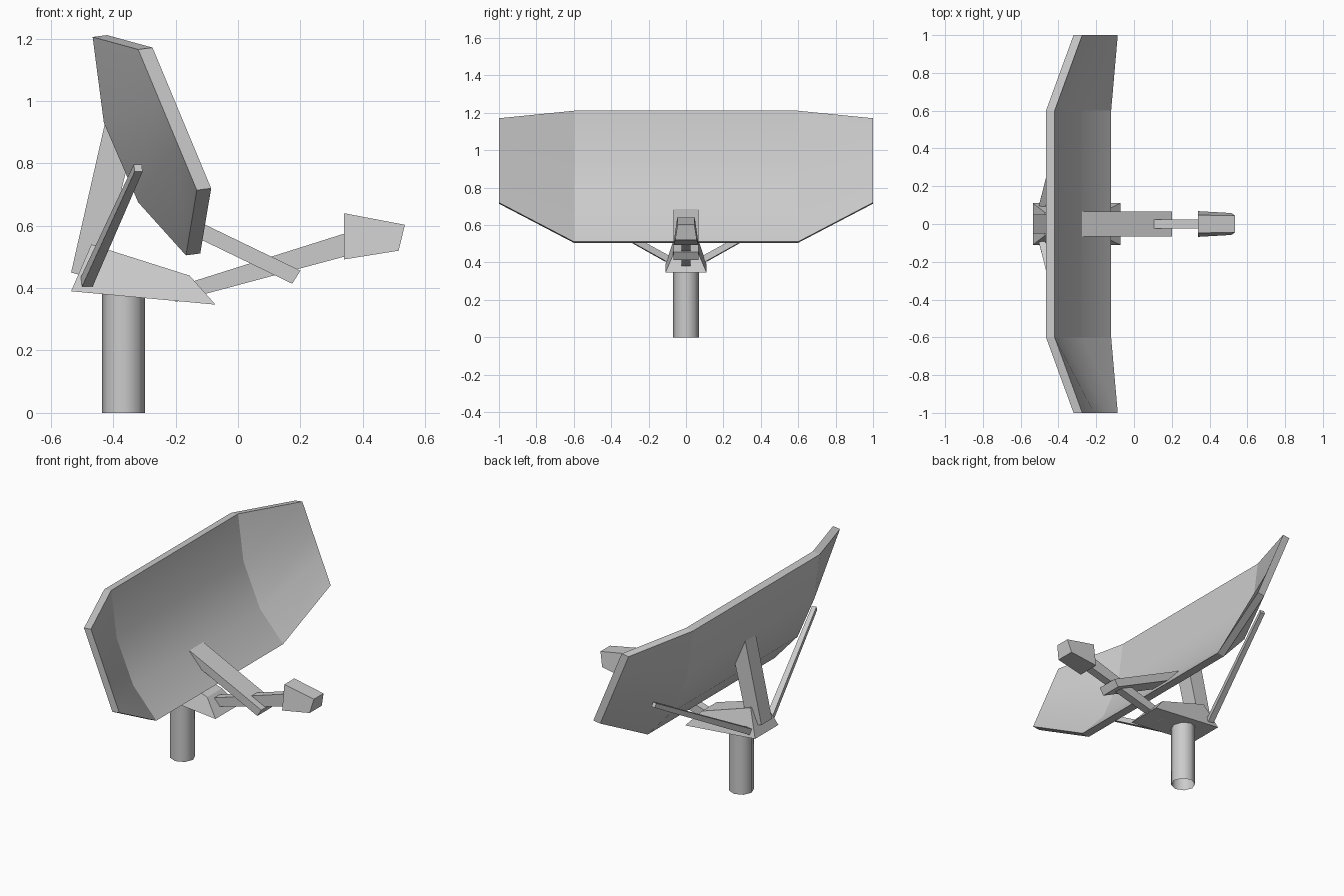
import bpy
import bmesh
import math
from mathutils import Vector

cube = bpy.data.objects.get("Cube")
if cube:
    bpy.data.objects.remove(cube, do_unlink=True)

GREY = (0.6, 0.6, 0.6, 1.0)
metal = bpy.data.materials.new("light grey metal")
metal.use_nodes = True
metal.diffuse_color = GREY
metal.node_tree.nodes["Principled BSDF"].inputs["Base Color"].default_value = GREY


def finish(name, bm):
    bmesh.ops.recalc_face_normals(bm, faces=bm.faces)
    mesh = bpy.data.meshes.new(name)
    bm.to_mesh(mesh)
    bm.free()
    mesh.materials.append(metal)
    obj = bpy.data.objects.new(name, mesh)
    bpy.context.collection.objects.link(obj)
    return obj


def bridge(bm, a, b):
    """Join two closed rings of vertices with quads."""
    n = len(a)
    for i in range(n):
        j = (i + 1) % n
        bm.faces.new((a[i], a[j], b[j], b[i]))


def slab(name, profile, half_widths):
    """Symmetric solid from an x-z profile, with a half width for each point."""
    bm = bmesh.new()
    rings = [[bm.verts.new((x, side * w, z)) for (x, z), w in zip(profile, half_widths)]
             for side in (-1, 1)]
    bridge(bm, *rings)
    for ring in rings:
        bm.faces.new(ring)
    return finish(name, bm)


def bar(name, start, end, start_size, end_size):
    """Tapered square bar between two points."""
    start, end = Vector(start), Vector(end)
    axis = (end - start).normalized()
    u = axis.cross(Vector((0, 0, 1))).normalized()
    v = axis.cross(u)
    bm = bmesh.new()
    rings = [[bm.verts.new(p + (u * a + v * b) * s / 2)
              for a, b in ((-1, -1), (1, -1), (1, 1), (-1, 1))]
             for p, s in ((start, start_size), (end, end_size))]
    bridge(bm, *rings)
    for ring in rings:
        bm.faces.new(ring)
    return finish(name, bm)


# Reflector dish: curved middle section, wings flattening to a straight edge
curve = [Vector(p) for p in ((-0.466, 1.205), (-0.43, 0.93), (-0.32, 0.675), (-0.167, 0.505))]
tip_top, tip_bottom = Vector((-0.32, 1.165)), Vector((-0.132, 0.714))
tip = [tip_top.lerp(tip_bottom, i / 3) for i in range(4)]
depth = Vector((0.046, 0.006))
bm = bmesh.new()
rings = []
for y, line in ((-1, tip), (-0.6, curve), (0.6, curve), (1, tip)):
    loop = line + [p + depth for p in reversed(line)]
    rings.append([bm.verts.new((p.x, y, p.y)) for p in loop])
for a, b in zip(rings, rings[1:]):
    bridge(bm, a, b)
for ring in (rings[0], rings[-1]):
    for i in range(3):
        bm.faces.new((ring[i], ring[i + 1], ring[6 - i], ring[7 - i]))
bmesh.ops.recalc_face_normals(bm, faces=bm.faces)
for face in bm.faces:
    face.smooth = True
for edge in bm.edges:
    seam = all(abs(abs(v.co.y) - 0.6) < 0.01 for v in edge.verts) \
        and abs(edge.verts[0].co.y - edge.verts[1].co.y) < 0.01
    edge.smooth = not (seam or edge.calc_face_angle(0) > math.radians(40))
finish("reflector_dish", bm)

# Pedestal: open tube
bm = bmesh.new()
rings = [[bm.verts.new((-0.367 + 0.069 * math.cos(i * math.tau / 8),
                        0.069 * math.sin(i * math.tau / 8), z)) for i in range(8)]
         for z in (0, 0.4)]
bridge(bm, *rings)
for face in bm.faces:
    face.smooth = True
finish("pedestal", bm)

# Mounting bracket on the pedestal
slab("mount_bracket",
     [(-0.535, 0.39), (-0.47, 0.54), (-0.155, 0.44), (-0.072, 0.347)],
     [0.11, 0.06, 0.07, 0.11])

# Rear brace up to the back of the dish
slab("rear_brace",
     [(-0.535, 0.45), (-0.425, 0.935), (-0.355, 0.79), (-0.445, 0.425)], [0.05] * 4)

# Side struts out to the wings
for side, label in ((1, "left"), (-1, "right")):
    bar(label + "_strut", (-0.485, side * 0.1, 0.42), (-0.32, side * 0.76, 0.785),
        0.035, 0.026)

# Feed support plate, feed arm and feed horn
slab("feed_plate", [(-0.285, 0.69), (0.2, 0.456), (0.174, 0.414), (-0.285, 0.636)], [0.066] * 4)
slab("feed_arm", [(-0.2, 0.404), (0.345, 0.576), (0.345, 0.502), (-0.2, 0.336 + 0.02)],
     [0.025] * 4)
slab("feed_horn", [(0.34, 0.64), (0.535, 0.603), (0.515, 0.52), (0.34, 0.492)],
     [0.047, 0.045, 0.058, 0.068])
